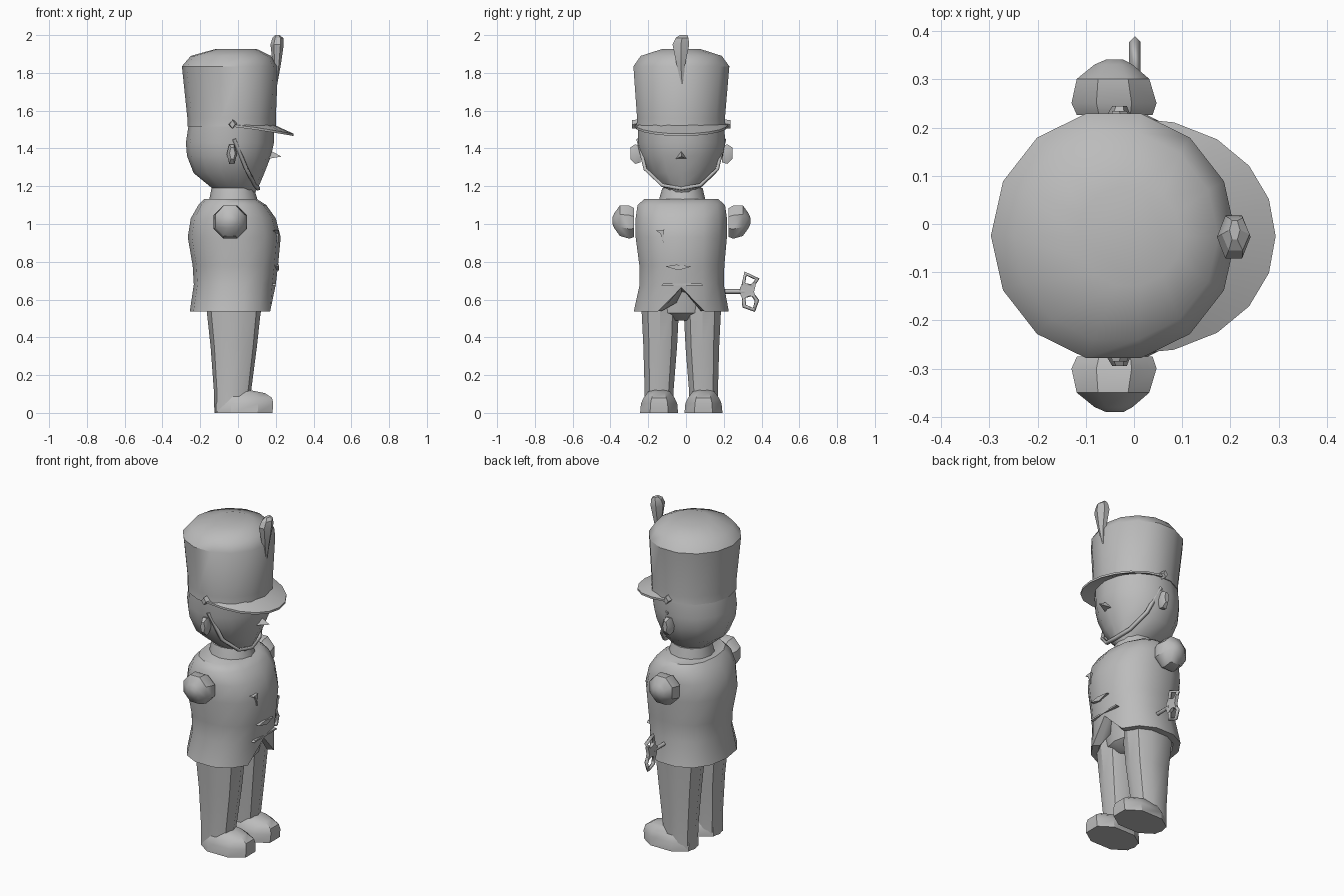
import bpy, bmesh, math
from mathutils import Vector

grey = bpy.data.materials.new("plain_grey")
grey.diffuse_color = (0.5, 0.5, 0.5, 1)


def finish(name, bm, angle=38):
    bmesh.ops.recalc_face_normals(bm, faces=bm.faces)
    me = bpy.data.meshes.new(name)
    bm.to_mesh(me)
    bm.free()
    ob = bpy.data.objects.new(name, me)
    bpy.context.collection.objects.link(ob)
    me.materials.append(grey)
    bpy.ops.object.select_all(action='DESELECT')
    ob.select_set(True)
    bpy.context.view_layer.objects.active = ob
    bpy.ops.object.shade_smooth_by_angle(angle=math.radians(angle))
    return ob


def power(v, e):
    return math.copysign(abs(v) ** e, v)


def loft(name, rings, n=14, e=1.0, place=None, lift=None, phase=0.0, angle=38):
    """Rings are (height, x0, x1, y0, y1); place maps points, lift changes ring heights."""
    bm = bmesh.new()
    rows = []
    for k, (z, x0, x1, y0, y1) in enumerate(rings):
        row = []
        for i in range(n):
            a = 2 * math.pi * (i + phase) / n
            p = Vector(((x0 + x1) / 2 + (x1 - x0) / 2 * power(math.cos(a), e),
                        (y0 + y1) / 2 + (y1 - y0) / 2 * power(math.sin(a), e), z))
            if lift:
                p.z += lift(k, i)
            row.append(bm.verts.new(place(p) if place else p))
        rows.append(row)
    for a, b in zip(rows, rows[1:]):
        for i in range(n):
            j = (i + 1) % n
            bm.faces.new((a[i], a[j], b[j], b[i]))
    bm.faces.new(rows[0])
    bm.faces.new(rows[-1])
    return finish(name, bm, angle)


def tube(name, points, radius, cyclic=False):
    cu = bpy.data.curves.new(name, 'CURVE')
    cu.dimensions = '3D'
    cu.bevel_depth = radius
    cu.bevel_resolution = 0
    cu.use_fill_caps = True
    sp = cu.splines.new('POLY')
    sp.points.add(len(points) - 1)
    for q, p in zip(sp.points, points):
        q.co = (*p, 1)
    sp.use_cyclic_u = cyclic
    ob = bpy.data.objects.new(name, cu)
    bpy.context.collection.objects.link(ob)
    cu.materials.append(grey)


def plate(name, outline, x0, x1):
    """Slab with a (y, z) outline between two x positions."""
    bm = bmesh.new()
    a = [bm.verts.new((x0, y, z)) for y, z in outline]
    b = [bm.verts.new((x1, y, z)) for y, z in outline]
    n = len(outline)
    bm.faces.new(a)
    bm.faces.new(b)
    for i in range(n):
        j = (i + 1) % n
        bm.faces.new((a[i], a[j], b[j], b[i]))
    return finish(name, bm)


# Tall hat and head
loft("hat", [(1.515, -0.268, 0.2, -0.268, 0.215), (1.56, -0.268, 0.2, -0.265, 0.212),
             (1.835, -0.297, 0.212, -0.285, 0.236), (1.89, -0.25, 0.175, -0.245, 0.195),
             (1.926, -0.12, 0.1, -0.13, 0.08)])
loft("head", [(1.165, -0.11, 0.09, -0.09, 0.05), (1.2, -0.15, 0.11, -0.13, 0.09),
              (1.27, -0.235, 0.14, -0.205, 0.165), (1.36, -0.27, 0.175, -0.245, 0.2),
              (1.43, -0.276, 0.19, -0.258, 0.212), (1.52, -0.262, 0.19, -0.262, 0.21)])

# Visor sloping forward from the hat
bm = bmesh.new()
rows = []
for i in range(11):
    a = math.radians(-90 + 18 * i)
    c, s = max(0.0, math.cos(a)), math.sin(a)
    top_in = Vector((-0.05 + 0.22 * c, -0.025 + 0.225 * s, 1.535))
    top_out = Vector((-0.04 + 0.334 * c ** 0.85, -0.025 + 0.248 * s, 1.528 - 0.05 * c))
    drop = Vector((0, 0, 0.012))
    rows.append([bm.verts.new(p) for p in (top_in, top_out, top_out - drop, top_in - drop)])
for a, b in zip(rows, rows[1:]):
    for i in range(4):
        j = (i + 1) % 4
        bm.faces.new((a[i], a[j], b[j], b[i]))
bm.faces.new(rows[0])
bm.faces.new(rows[-1])
finish("visor", bm)

# Feather on the hat front
loft("feather", [(1.74, 0.2, 0.208, -0.026, -0.016), (1.85, 0.183, 0.228, -0.055, 0.0),
                 (1.95, 0.172, 0.242, -0.078, 0.024), (1.985, 0.182, 0.24, -0.06, 0.018),
                 (2.0, 0.198, 0.22, -0.035, 0.01)], n=6, angle=25)

# Nose
bm = bmesh.new()
base = [bm.verts.new(p) for p in ((0.16, -0.055, 1.345), (0.16, 0.005, 1.345), (0.16, -0.025, 1.395))]
tip = bm.verts.new((0.23, -0.025, 1.357))
bm.faces.new(base)
for i in range(3):
    bm.faces.new((base[i], base[(i + 1) % 3], tip))
finish("nose", bm)

# Ears, strap knobs and hands on both sides
for side, word in ((-1, "right"), (1, "left")):
    def outward(base):
        return lambda p: Vector((p.x, base + side * p.z, p.y))
    edge = -0.025 + side * 0.215
    loft(word + "_ear", [(0, -0.06, -0.01, 1.32, 1.42), (0.03, -0.06, -0.005, 1.31, 1.43),
                         (0.055, -0.045, -0.015, 1.34, 1.41)], n=6, place=outward(edge))
    loft(word + "_strap_knob", [(0, -0.055, 0.005, 1.505, 1.555), (0.045, -0.045, -0.015, 1.505, 1.55)],
         n=4, place=outward(edge))
    loft(word + "_hand", [(0, -0.125, 0.045, 0.925, 1.09), (0.025, -0.137, 0.054, 0.915, 1.105),
                          (0.075, -0.125, 0.038, 0.93, 1.105), (0.105, -0.085, 0.0, 0.975, 1.06),
                          (0.115, -0.06, -0.02, 1.0, 1.035)],
         n=8, phase=0.5, place=outward(-0.275 if side < 0 else 0.226))

# Chin strap
half = [(-0.02, 0.228, 1.45), (0.045, 0.19, 1.29), (0.09, 0.1, 1.205)]
tube("chin_strap", [(x, -0.025 - y, z) for x, y, z in half] + [(0.108, -0.025, 1.187)]
     + [(x, -0.025 + y, z) for x, y, z in reversed(half)], 0.012)

# Collar and coat, with the hem cut up at the front
loft("collar", [(1.1, -0.155, 0.11, -0.15, 0.11), (1.14, -0.15, 0.1, -0.14, 0.1),
                (1.19, -0.14, 0.085, -0.125, 0.088)], n=12)


def hem_cut(k, i):
    return 0.125 if k in (1, 2) and i == 0 else 0.0


loft("coat", [(0.6, -0.18, 0.12, -0.2, 0.16), (0.54, -0.22, 0.155, -0.24, 0.19),
              (0.538, -0.255, 0.19, -0.282, 0.232), (0.68, -0.234, 0.2, -0.25, 0.205),
              (0.78, -0.24, 0.212, -0.252, 0.208), (0.93, -0.266, 0.226, -0.272, 0.222),
              (1.03, -0.25, 0.2, -0.272, 0.222), (1.1, -0.21, 0.15, -0.262, 0.212),
              (1.132, -0.18, 0.1, -0.225, 0.175)], e=0.88, lift=hem_cut)

# Belt fold and coat fastenings
plate("belt_buckle", [(-0.11, 0.775), (-0.04, 0.755), (0.03, 0.775), (-0.05, 0.785)], 0.19, 0.218)
plate("belt_edge", [(-0.13, 0.675), (0.09, 0.675), (0.08, 0.685), (-0.12, 0.685)], 0.17, 0.2)
plate("coat_clasp", [(-0.16, 0.965), (-0.115, 0.97), (-0.12, 0.9), (-0.135, 0.95)], 0.18, 0.214)

# Hips, legs and shoes
loft("hips", [(0.49, -0.12, 0.07, -0.11, 0.06), (0.53, -0.15, 0.12, -0.2, 0.15),
              (0.68, -0.16, 0.15, -0.2, 0.16)], n=12)
for word, y0, y1 in (("right", -0.25, -0.035), ("left", -0.015, 0.2)):
    c = (y0 + y1) / 2
    inner = 0.006 if word == "right" else -0.006
    loft(word + "_leg", [(0.0, -0.125, 0.06, c - 0.08, c + 0.08),
                         (0.12, -0.128, 0.07, c - 0.08, c + 0.08),
                         (0.35, -0.145, 0.1, c - 0.093 + inner, c + 0.093 + inner),
                         (0.58, -0.17, 0.125, c - 0.105 + inner, c + 0.105 + inner)], n=10, e=0.85)
    loft(word + "_shoe", [(0.0, -0.126, 0.193, y0, y1), (0.05, -0.126, 0.197, y0 + 0.005, y1 - 0.005),
                          (0.08, -0.11, 0.19, y0 + 0.02, y1 - 0.02),
                          (0.105, -0.1, 0.15, y0 + 0.04, y1 - 0.04),
                          (0.122, -0.09, 0.06, y0 + 0.055, y1 - 0.055)],
         n=8, e=0.85, phase=0.5, angle=30)

# Wind-up key on the left flank
tube("key_shaft", [(0.004, 0.18, 0.643), (0.004, 0.31, 0.643)], 0.014)
plate("key_hub", [(0.288, 0.625), (0.285, 0.665), (0.31, 0.69), (0.345, 0.675), (0.372, 0.69),
                  (0.36, 0.64), (0.37, 0.61), (0.335, 0.62), (0.3, 0.6)], -0.008, 0.012)
tube("key_upper_loop", [(0.002, 0.303, 0.68), (0.002, 0.315, 0.738), (0.002, 0.378, 0.708),
                        (0.002, 0.35, 0.67)], 0.012, True)
tube("key_lower_loop", [(0.002, 0.305, 0.615), (0.002, 0.308, 0.565), (0.002, 0.36, 0.545),
                        (0.002, 0.376, 0.595), (0.002, 0.35, 0.63)], 0.012, True)
